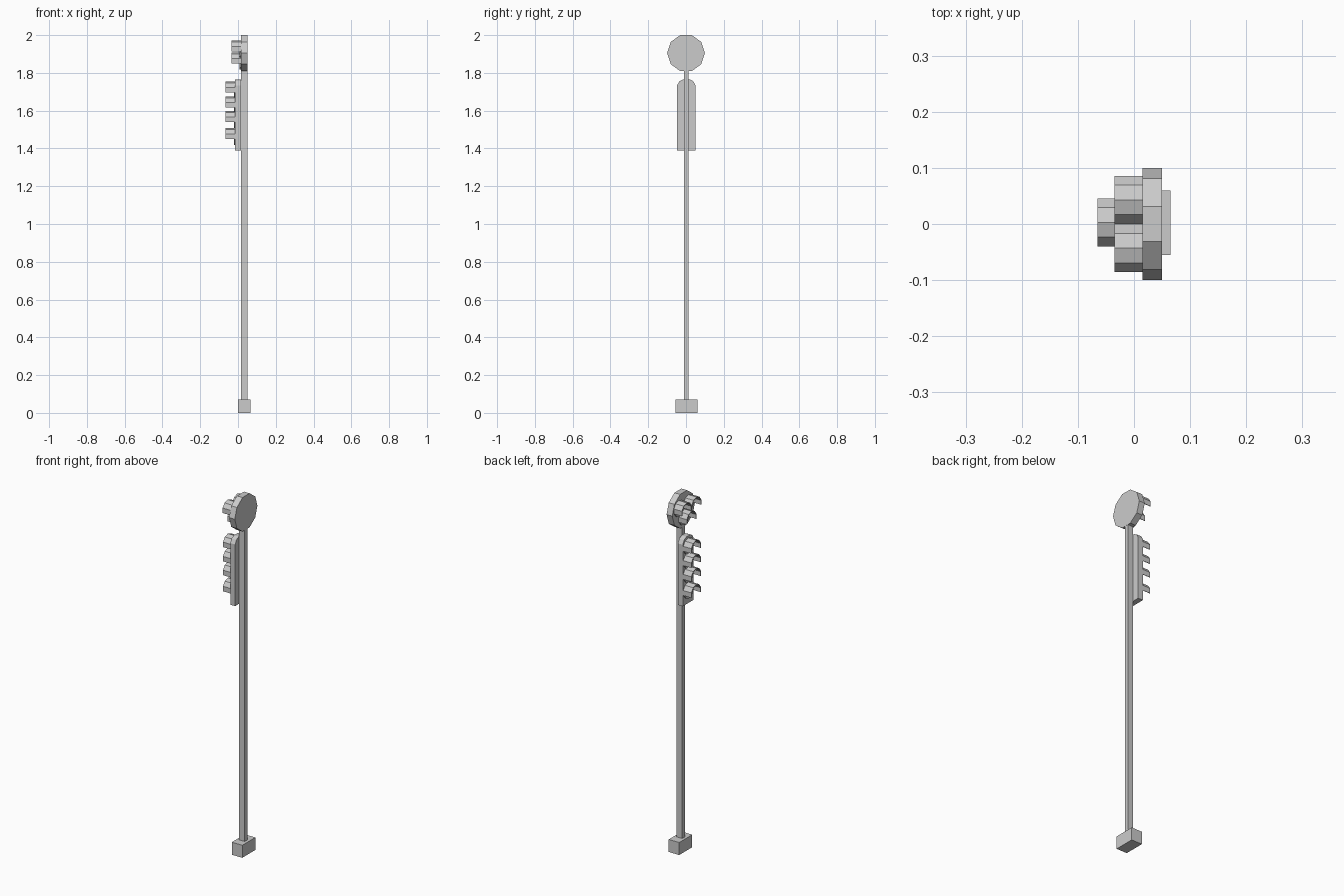
import bpy, bmesh
from math import sin, cos, radians

if "Cube" in bpy.data.objects:
    bpy.data.objects.remove(bpy.data.objects["Cube"])


def prism(name, profile, x0, x1):
    """Extrude a (y, z) outline along x."""
    bm = bmesh.new()
    face = bm.faces.new([bm.verts.new((x0, y, z)) for y, z in profile])
    ext = bmesh.ops.extrude_face_region(bm, geom=[face])
    moved = [v for v in ext["geom"] if isinstance(v, bmesh.types.BMVert)]
    bmesh.ops.translate(bm, verts=moved, vec=(x1 - x0, 0, 0))
    bmesh.ops.recalc_face_normals(bm, faces=bm.faces)
    mesh = bpy.data.meshes.new(name)
    bm.to_mesh(mesh)
    bm.free()
    ob = bpy.data.objects.new(name, mesh)
    bpy.context.collection.objects.link(ob)
    return ob


def arc(y, z, r, start, steps):
    """Points of a ten-sided circle, one every 36 degrees."""
    return [(y + r * cos(radians(start + 36 * i)), z + r * sin(radians(start + 36 * i)))
            for i in range(steps)]


def rect(y0, y1, z0, z1):
    return [(y0, z0), (y1, z0), (y1, z1), (y0, z1)]


def lamp(name, y, top, face_x):
    """Lens disc with an open-bottomed hood projecting to -x."""
    r = 0.045
    z = top - r
    outer = arc(y, z, r, -18, 7)
    inner = arc(y, z, r - 0.005, -18, 7)
    prism(name + "_hood", outer + inner[::-1], face_x - 0.05, face_x)
    prism(name + "_lens", arc(y, z, r - 0.001, 18, 10), face_x - 0.006, face_x)


# Base block and post
prism("base", rect(-0.055, 0.06, 0, 0.07), 0.0, 0.065)
prism("post", rect(-0.011, 0.012, 0.07, 1.812), 0.015, 0.049)

# Main signal plate with faceted top
side = [(0.05, 1.39), (0.05, 1.734), (0.038, 1.756), (0.018, 1.766)]
prism("main_plate", side + [(0.003 - y, z) for y, z in side[::-1]], -0.015, 0.015)
for i, top in enumerate((1.755, 1.675, 1.598, 1.508)):
    lamp(f"main_lamp_{i + 1}", 0.003, top, -0.015)

# Round upper signal with three lamps in a triangle
prism("round_plate", arc(0, 1.905, 0.1, 0, 10), 0.015, 0.05)
for i, (y, top) in enumerate(((0.043, 1.971), (-0.043, 1.971), (0, 1.908))):
    lamp(f"upper_lamp_{i + 1}", y, top, 0.015)
